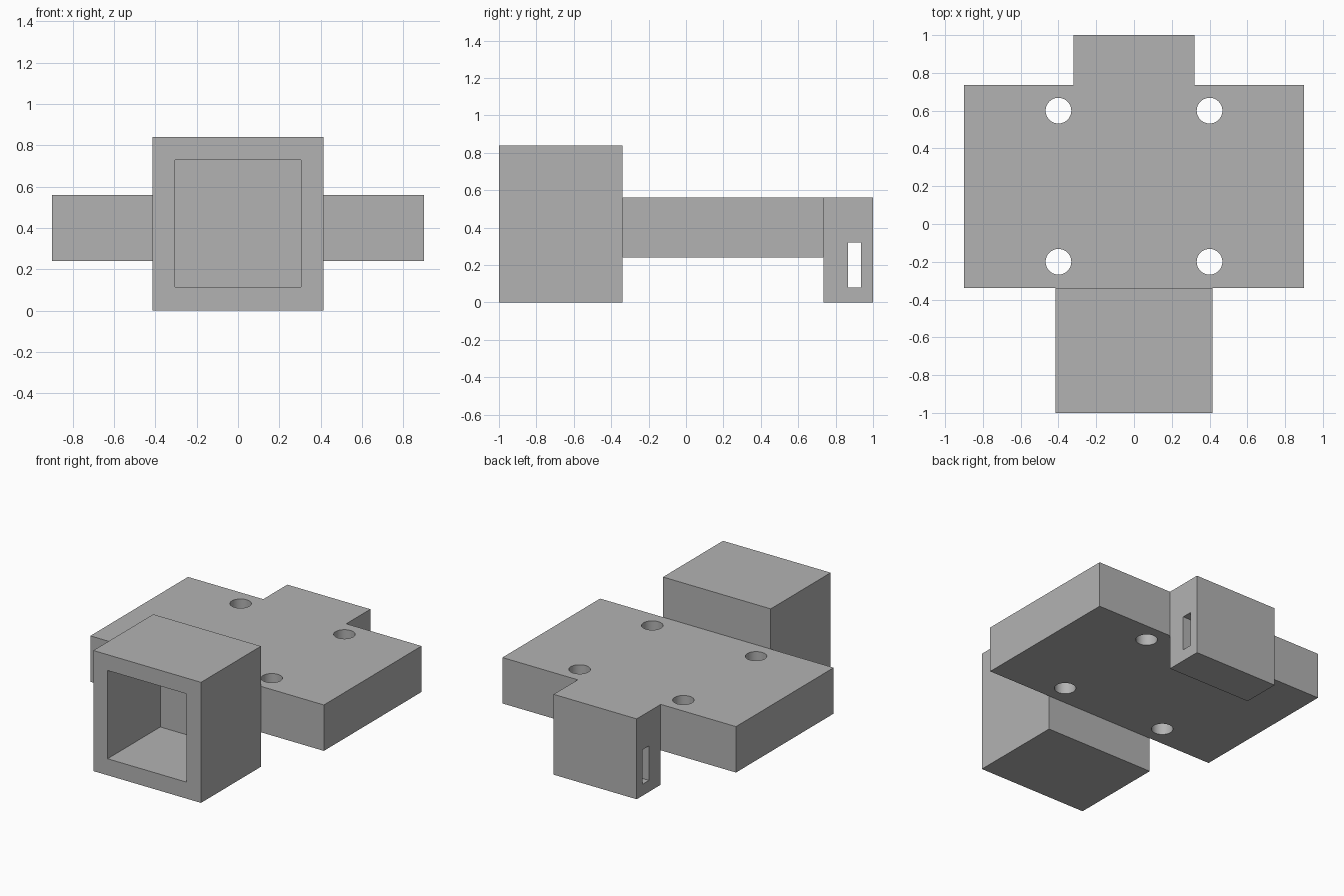
import bpy

cube = bpy.data.objects.get("Cube")
if cube:
    bpy.data.objects.remove(cube, do_unlink=True)

grey = bpy.data.materials.new("plain grey")
grey.use_nodes = True
colour = (0.45, 0.45, 0.45, 1)
grey.diffuse_color = colour
grey.node_tree.nodes["Principled BSDF"].inputs["Base Color"].default_value = colour


def box(name, low, high):
    """Box spanning two opposite corners."""
    centre = [(a + b) / 2 for a, b in zip(low, high)]
    bpy.ops.mesh.primitive_cube_add(size=1, location=centre)
    ob = bpy.context.object
    ob.name = name
    ob.scale = [b - a for a, b in zip(low, high)]
    bpy.ops.object.transform_apply(location=False, rotation=False, scale=True)
    ob.data.materials.append(grey)
    return ob


def cut(target, cutter):
    """Subtract the cutter from the target, then discard it."""
    cutter.hide_render = True
    mod = target.modifiers.new("cut", "BOOLEAN")
    mod.operation = "DIFFERENCE"
    mod.solver = "EXACT"
    mod.object = cutter
    bpy.context.view_layer.objects.active = target
    bpy.ops.object.modifier_apply(modifier=mod.name)
    bpy.data.objects.remove(cutter, do_unlink=True)


# Mounting plate with four round screw holes
plate = box("mounting_plate", (-0.9, -0.34, 0.24), (0.9, 0.735, 0.56))
for x in (-0.4, 0.4):
    for y in (-0.2, 0.6):
        bpy.ops.mesh.primitive_cylinder_add(vertices=48, radius=0.068, depth=1,
                                            location=(x, y, 0.4))
        drill = bpy.context.object
        drill.data.materials.append(grey)
        bpy.ops.object.shade_smooth()
        cut(plate, drill)

# Square socket, open at the front and closed at the back
socket = box("front_socket", (-0.415, -1, 0), (0.415, -0.34, 0.84))
cut(socket, box("socket_cutter", (-0.305, -1.1, 0.115), (0.305, -0.42, 0.73)))

# Rear block with a tall slot running through it sideways
tab = box("rear_block", (-0.32, 0.735, 0), (0.32, 1, 0.56))
cut(tab, box("slot_cutter", (-0.5, 0.865, 0.08), (0.5, 0.935, 0.32)))
